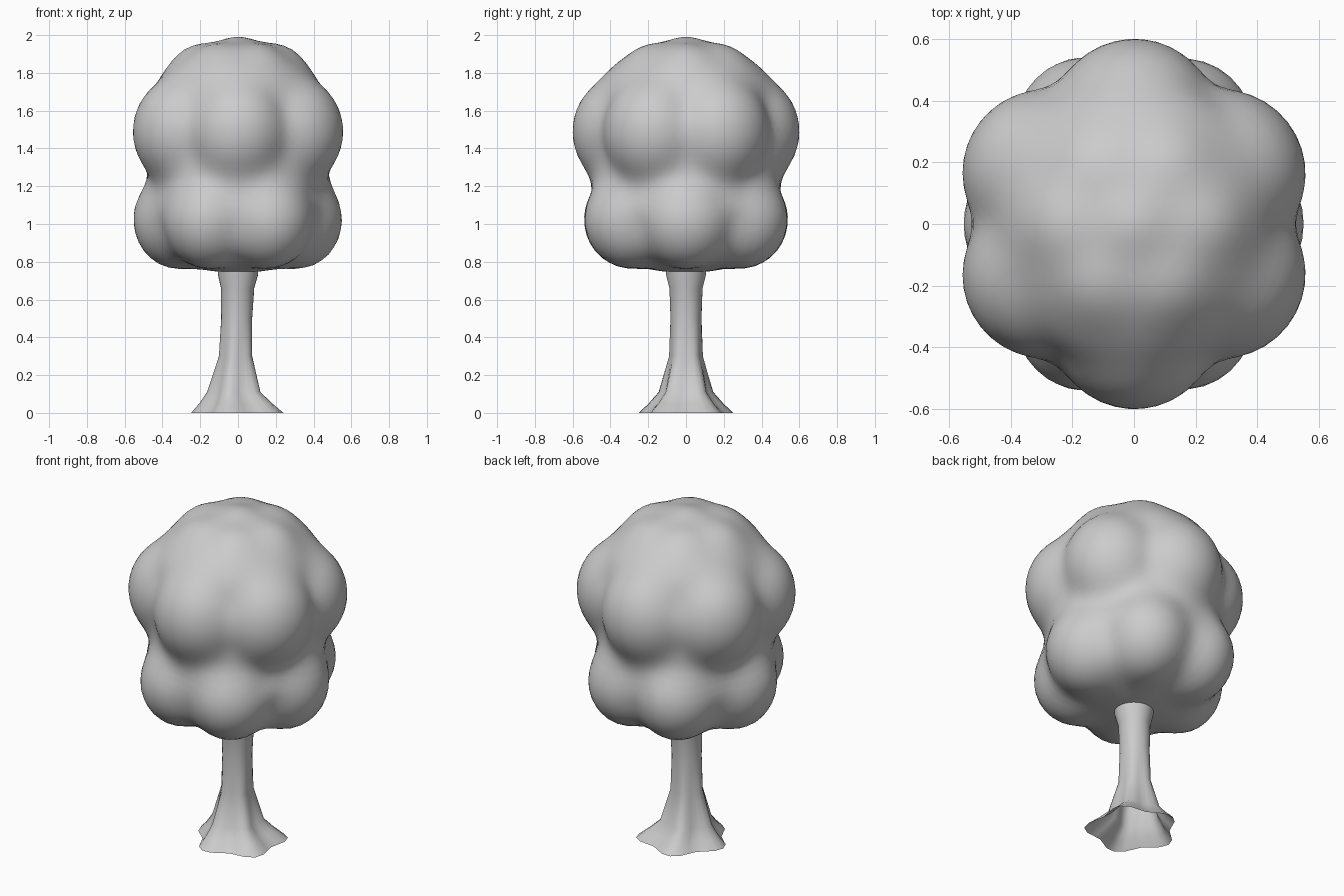
import bpy, bmesh, math
from mathutils import Vector

if "Cube" in bpy.data.objects:
    bpy.data.objects.remove(bpy.data.objects["Cube"])


def finish(name, bm):
    mesh = bpy.data.meshes.new(name)
    bm.to_mesh(mesh)
    bm.free()
    for p in mesh.polygons:
        p.use_smooth = True
    ob = bpy.data.objects.new(name, mesh)
    bpy.context.collection.objects.link(ob)
    return ob


def ring(count, offset, dist, z, r, rz, ystretch=1.0):
    """Ring of rounded leaf lobes: (centre, radii)."""
    out = []
    for k in range(count):
        a = math.radians(offset) + math.tau * k / count
        c = Vector((dist * math.cos(a), dist * math.sin(a) * ystretch, z))
        out.append((c, (r, r * ystretch, rz)))
    return out


def ray_exit(origin, d, blob):
    """Distance along the ray where it leaves an ellipsoid."""
    c, s = blob
    o = Vector([(origin[i] - c[i]) / s[i] for i in range(3)])
    v = Vector([d[i] / s[i] for i in range(3)])
    a, b, k = v.dot(v), o.dot(v), o.dot(o) - 1
    disc = b * b - a * k
    return (-b + math.sqrt(disc)) / a if disc > 0 else 0.0


# Foliage: a sphere pushed out to the softened envelope of three tiers of lobes
blobs = ring(6, 0, 0.32, 1.02, 0.238, 0.265, 1.06)    # lower tier
blobs += ring(6, 30, 0.33, 1.49, 0.276, 0.30)         # middle tier
blobs += ring(6, 0, 0.19, 1.765, 0.188, 0.195)        # crown tier
blobs += [(Vector((0, 0, 1.85)), (0.17, 0.17, 0.145)),
          (Vector((0, 0, 1.66)), (0.45, 0.48, 0.30)),   # shoulder fill
          (Vector((0, 0, 1.27)), (0.48, 0.505, 0.46)),  # waist fill
          (Vector((0, 0, 1.09)), (0.495, 0.515, 0.20)),
          (Vector((0, 0, 0.94)), (0.44, 0.45, 0.20))]
centre = Vector((0, 0, 1.36))
soft = 0.014
bm = bmesh.new()
bmesh.ops.create_icosphere(bm, subdivisions=5, radius=1)
for v in bm.verts:
    d = v.co.normalized()
    hits = [ray_exit(centre, d, b) for b in blobs]
    top = max(hits)
    v.co = centre + d * (top + soft * math.log(sum(math.exp((h - top) / soft) for h in hits)))
for _ in range(3):
    bmesh.ops.smooth_vert(bm, verts=bm.verts, factor=0.5, use_axis_x=True, use_axis_y=True, use_axis_z=True)
finish("foliage", bm)

# Trunk: rings of (height, radius, root bulge, x shift), open at the ground
rings = [(0.0, 0.234, 0.028, 0.014), (0.05, 0.182, 0.026, 0.003), (0.11, 0.134, 0.018, -0.012),
         (0.30, 0.088, 0.004, -0.009), (0.50, 0.082, 0.001, -0.006),
         (0.66, 0.088, 0.0, -0.002), (0.73, 0.106, 0.0, 0.0), (0.80, 0.11, 0.0, 0.0)]
sides = 30
bm = bmesh.new()
loops = []
for z, r, bulge, dx in rings:
    loop = []
    for i in range(sides):
        a = math.tau * i / sides
        rad = r + bulge * math.cos(5 * (a - math.pi))
        loop.append(bm.verts.new((dx + rad * math.cos(a), rad * math.sin(a), z)))
    loops.append(loop)
for lo, hi in zip(loops, loops[1:]):
    for i in range(sides):
        j = (i + 1) % sides
        bm.faces.new((lo[i], lo[j], hi[j], hi[i]))
finish("trunk", bm)
